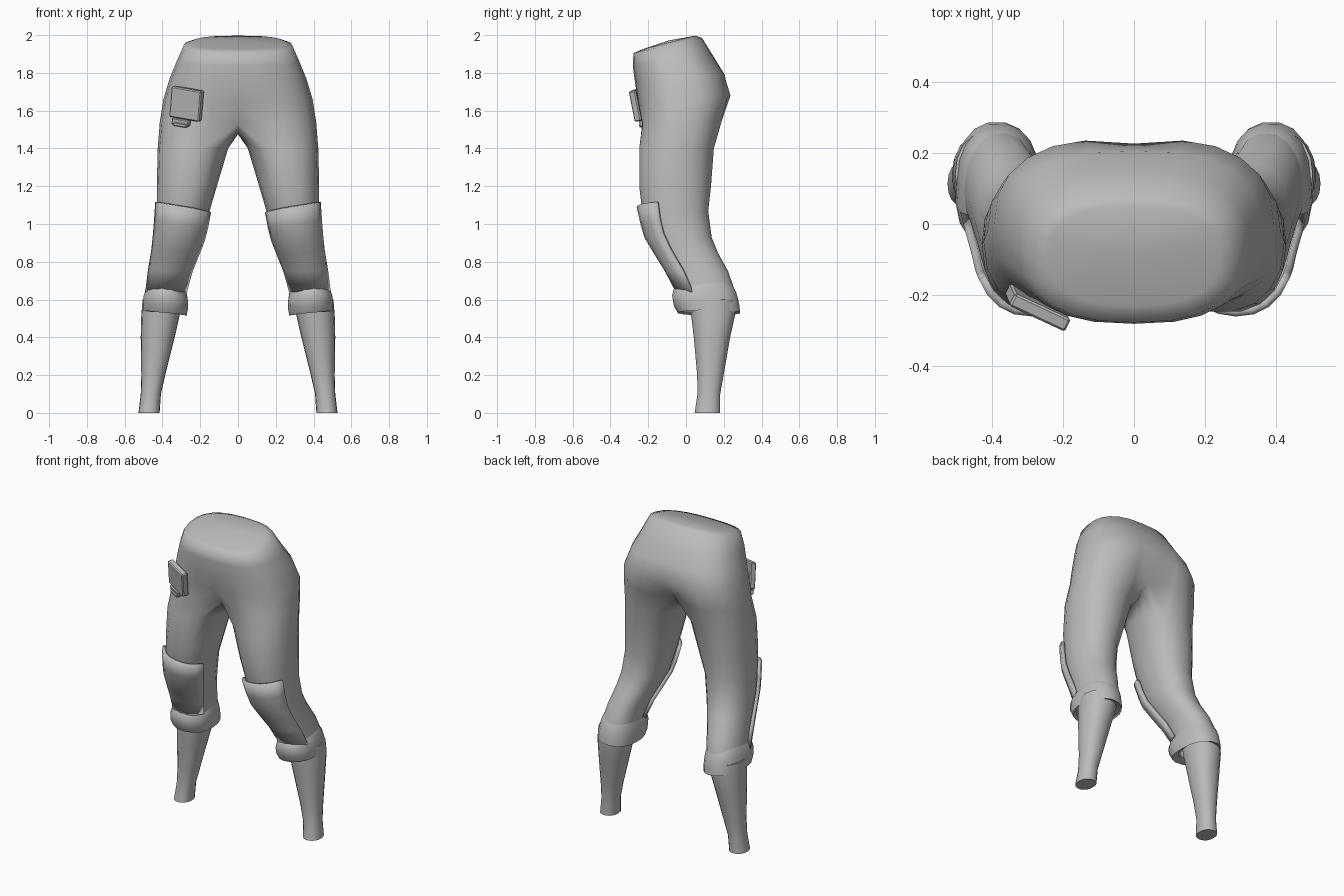
import bpy, bmesh, math
from mathutils import Vector

if "Cube" in bpy.data.objects:
    bpy.data.objects.remove(bpy.data.objects["Cube"])

grey = bpy.data.materials.new("grey cloth")
grey.diffuse_color = (0.5, 0.5, 0.5, 1)
grey.use_nodes = True
grey.node_tree.nodes["Principled BSDF"].inputs["Base Color"].default_value = grey.diffuse_color
N, OUT = 18, 13          # points round a leg, points on the outer arc

# leg sections: z, inner x, outer x, front y, back y
LEG = [(1.40, .052, .425, -.25, .15), (1.20, .112, .43, -.25, .135),
       (1.07, .15, .43, -.235, .12), (.93, .18, .44, -.195, .138),
       (.85, .21, .45, -.15, .17), (.75, .25, .468, -.09, .225),
       (.65, .275, .485, -.04, .26), (.535, .275, .50, -.02, .284)]
SHIN = [(.60, .30, .505, .02, .262), (.52, .308, .512, .025, .262), (.40, .335, .515, .04, .235),
        (.20, .385, .512, .058, .20), (.10, .408, .515, .06, .182), (.0, .415, .527, .045, .182)]
# hip sections: half width, front y, back y, front z, back z, crease depth front, back
HIPS = [(.24, -.23, .05, 1.925, 1.997, 0, 0), (.288, -.278, .085, 1.905, 1.985, 0, 0),
        (.325, -.282, .15, 1.84, 1.88, 0, 0), (.362, -.27, .21, 1.75, 1.79, 0, .005),
        (.395, -.262, .247, 1.64, 1.68, .015, .02), (.414, -.254, .215, 1.53, 1.55, .08, .09)]


def power(v, e):
    return math.copysign(abs(v) ** e, v)


def section(rows, z):
    """Section of a limb at height z, linear between rows."""
    for a, b in zip(rows, rows[1:]):
        if b[0] <= z <= a[0]:
            f = (a[0] - z) / (a[0] - b[0])
            return [p + (q - p) * f for p, q in zip(a, b)]
    return rows[0] if z > rows[0][0] else rows[-1]


def point(sec, deg, off=0.0, z=None):
    """Point on a section; 0 degrees is the front, 90 the outer side."""
    h, x0, x1, y0, y1 = sec
    t = math.radians(deg)
    return Vector(((x0 + x1) / 2 + ((x1 - x0) / 2 + off) * power(math.sin(t), .9),
                   (y0 + y1) / 2 - ((y1 - y0) / 2 + off) * power(math.cos(t), .9),
                   h if z is None else z))


def ring(sec, off=0.0, z=None):
    return [point(sec, -30 + i * 360 / N, off, z) for i in range(N)]


def bridge(bm, a, b, closed=True):
    n = len(a)
    for i in range(n if closed else n - 1):
        j = (i + 1) % n
        bm.faces.new((a[i], a[j], b[j], b[i]))


def finish(name, bm, mirror=True, angle=50, thick=0):
    bmesh.ops.recalc_face_normals(bm, faces=bm.faces)
    me = bpy.data.meshes.new(name)
    bm.to_mesh(me)
    bm.free()
    me.materials.append(grey)
    ob = bpy.data.objects.new(name, me)
    bpy.context.collection.objects.link(ob)
    bpy.ops.object.select_all(action='DESELECT')
    ob.select_set(True)
    bpy.context.view_layer.objects.active = ob
    bpy.ops.object.shade_smooth_by_angle(angle=math.radians(angle))
    if thick:
        m = ob.modifiers.new("thickness", 'SOLIDIFY')
        m.thickness, m.offset = thick, -1
    if mirror:
        m = ob.modifiers.new("mirror", 'MIRROR')
        m.use_clip, m.merge_threshold = True, .001
    return ob


def loft(name, rings, closed=True, cap=(False, False), **kw):
    bm = bmesh.new()
    vs = [[bm.verts.new(p) for p in r] for r in rings]
    for a, b in zip(vs, vs[1:]):
        bridge(bm, a, b, closed)
    for end, on in zip((vs[0], vs[-1]), cap):
        if on:
            bm.faces.new(end)
    return finish(name, bm, **kw)


# trousers: half hips running into one leg, mirrored
bm = bmesh.new()
arcs = []
for w, y0, y1, z0, z1, cf, cb in HIPS:
    arc = []
    for i in range(OUT):
        t = math.pi * i / (OUT - 1)
        c = power(math.cos(t), .78)
        x = 0 if i in (0, OUT - 1) else w * power(math.sin(t), .78)
        crease = max(0, 1 - x / .22) ** 1.5
        y = (y0 + y1) / 2 - (y1 - y0) / 2 * c
        y += (cf if c > 0 else -cb) * crease
        arc.append(bm.verts.new((x, y, (z0 + z1) / 2 - (z1 - z0) / 2 * c)))
    arcs.append(arc)
for a, b in zip(arcs, arcs[1:]):
    bridge(bm, a, b, False)
top = bm.verts.new((0, -.09, 1.972))
for a, b in zip(arcs[0], arcs[0][1:]):
    bm.faces.new((top, a, b))
hip = arcs[-1]
crotch = []
for k in range(1, N - OUT + 1):
    f = k / (N - OUT + 1)
    y = hip[-1].co.y + (hip[0].co.y - hip[-1].co.y) * f
    crotch.append(bm.verts.new((0, y, 1.54 - .065 * math.sin(math.pi * f) ** .7)))
prev = hip + crotch
for sec in LEG:
    cur = [bm.verts.new(p) for p in ring(sec)]
    bridge(bm, prev, cur)
    prev = cur
hem = [bm.verts.new(p) for p in ring(LEG[-1], -.03, .545)]
bridge(bm, prev, hem)
finish("trousers", bm, angle=75)

# lower legs
loft("lower_leg", [ring(s) for s in SHIN], cap=(True, True))

# knee pads wrapped over the front of each leg
rows = []
for z, off in ((1.09, .024), (1.0, .026), (.93, .026), (.85, .024), (.75, .022), (.64, .016)):
    row = []
    for i in range(9):
        a = -64 + 16 * i
        h = z + .03 * math.sin(math.radians(a)) * (z - .64) / .45
        row.append(point(section(LEG, h), a, off, h))
    rows.append(row)
loft("knee_pad", rows, closed=False, thick=.022, angle=40)

# rolled cuffs, thickest at the front
rows = []
for z, bulge in ((.665, -.004), (.645, .6), (.61, 1), (.57, 1), (.53, .6), (.54, -.6)):
    row = []
    for i in range(N):
        a = -30 + i * 360 / N
        t = math.radians(a)
        off = bulge * (.008 + .034 * max(0, math.cos(t)) ** 1.2)
        h = z + .018 * math.sin(t) * (1 if z > .55 else .8) + .008 * math.cos(3 * t) * (z > .6)
        row.append(point(section(LEG, h), a, off, h))
    rows.append(row)
loft("cuff", rows, angle=60)


# thigh pocket with flap and buckle, on one side only
def slab(name, centre, size, bev):
    bm = bmesh.new()
    bmesh.ops.create_cube(bm, size=1)
    bmesh.ops.scale(bm, vec=size, verts=bm.verts)
    bmesh.ops.bevel(bm, geom=bm.edges[:], offset=bev, segments=1, affect='EDGES')
    ob = finish(name, bm, mirror=False, angle=30)
    ob.location = centre
    ob.rotation_euler = (math.radians(8), math.radians(9), math.radians(-25))


slab("pocket", (-.272, -.235, 1.637), (.176, .04, .165), .006)
slab("pocket_strap", (-.30, -.212, 1.54), (.10, .035, .035), .005)
slab("pocket_buckle", (-.30, -.215, 1.527), (.075, .042, .02), .004)
